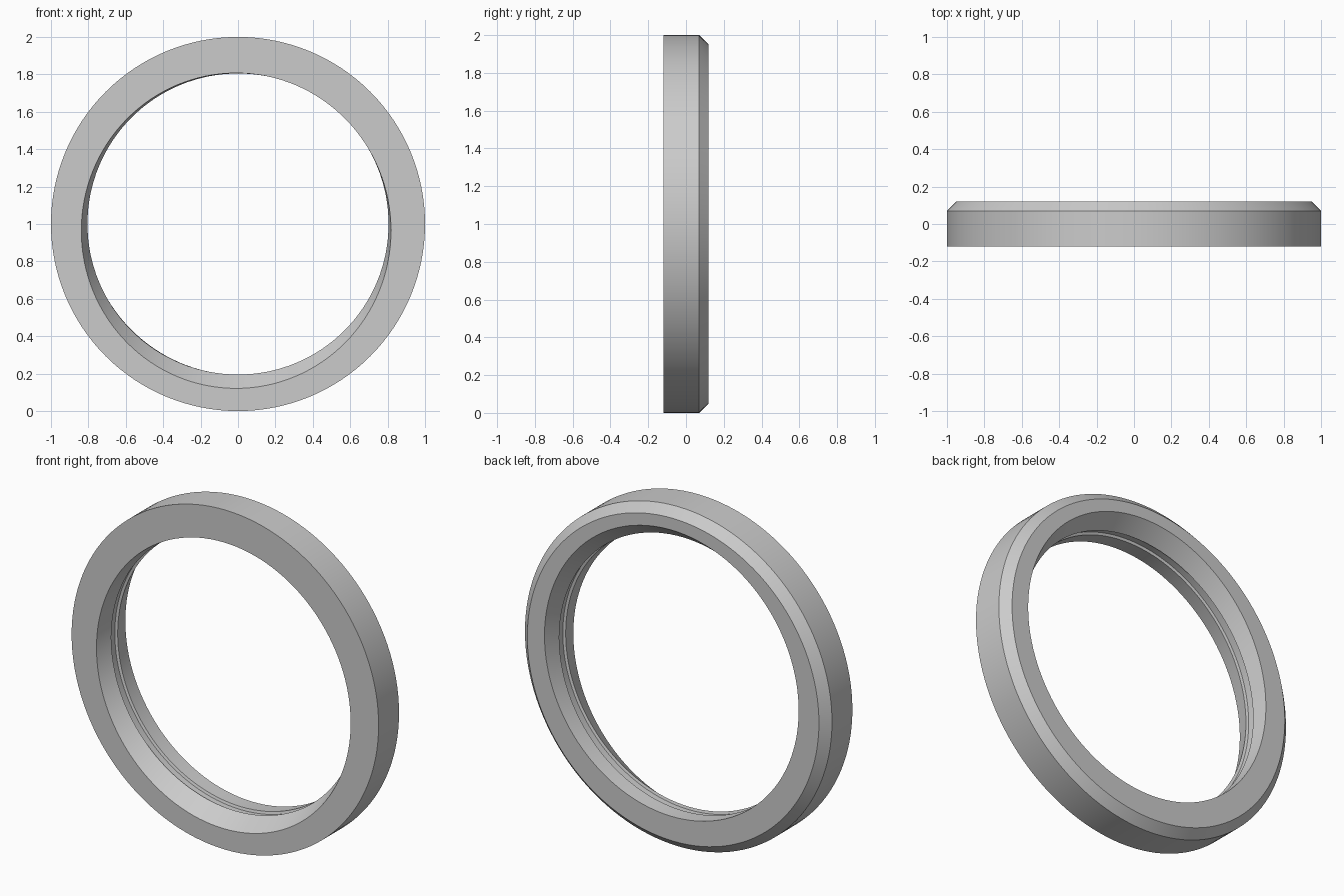
import bpy, bmesh, math

if "Cube" in bpy.data.objects:
    bpy.data.objects.remove(bpy.data.objects["Cube"])

SEGMENTS = 128

# One plain material
grey = bpy.data.materials.new("light_grey")
grey.diffuse_color = (0.6, 0.6, 0.6, 1)
grey.use_nodes = True
grey.node_tree.nodes["Principled BSDF"].inputs["Base Color"].default_value = grey.diffuse_color

# Ring cross-section as loops: (y, centre x, centre z, radius x, radius z)
# The bore mouths sit off-centre in opposite directions, front low and back high.
loops = [
    (-0.12, 0.0, 1.0, 1.0, 1.0),              # outer front edge
    (0.07, 0.0, 1.0, 1.0, 1.0),               # start of chamfer
    (0.12, 0.0, 1.0, 0.95, 0.95),             # outer back edge
    (0.12, 0.01, 1.036, 0.828, 0.843),        # back mouth
    (0.03, 0.0, 1.0, 0.805, 0.805),           # back lip of groove
    (0.025, 0.0, 1.0, 0.82, 0.82),            # groove floor
    (-0.025, 0.0, 1.0, 0.82, 0.82),
    (-0.03, 0.0, 1.0, 0.805, 0.805),          # front lip of groove
    (-0.12, -0.01, 0.964, 0.828, 0.843),      # front mouth
]


def add_loop(bm, y, cx, cz, rx, rz):
    """Ellipse of vertices in a plane facing the front."""
    angles = [2 * math.pi * i / SEGMENTS for i in range(SEGMENTS)]
    return [bm.verts.new((cx + rx * math.cos(a), y, cz + rz * math.sin(a))) for a in angles]


# Bridge each loop to the next, closing back to the first
bm = bmesh.new()
rings = [add_loop(bm, *l) for l in loops]
for k, a in enumerate(rings):
    b = rings[(k + 1) % len(rings)]
    for i in range(SEGMENTS):
        j = (i + 1) % SEGMENTS
        bm.faces.new((a[i], a[j], b[j], b[i]))
bmesh.ops.recalc_face_normals(bm, faces=bm.faces)

mesh = bpy.data.meshes.new("ring")
bm.to_mesh(mesh)
bm.free()
mesh.materials.append(grey)
ring = bpy.data.objects.new("ring", mesh)
bpy.context.collection.objects.link(ring)

# Smooth round surfaces, sharp rims
bpy.context.view_layer.objects.active = ring
ring.select_set(True)
bpy.ops.object.shade_smooth_by_angle(angle=math.radians(20))
